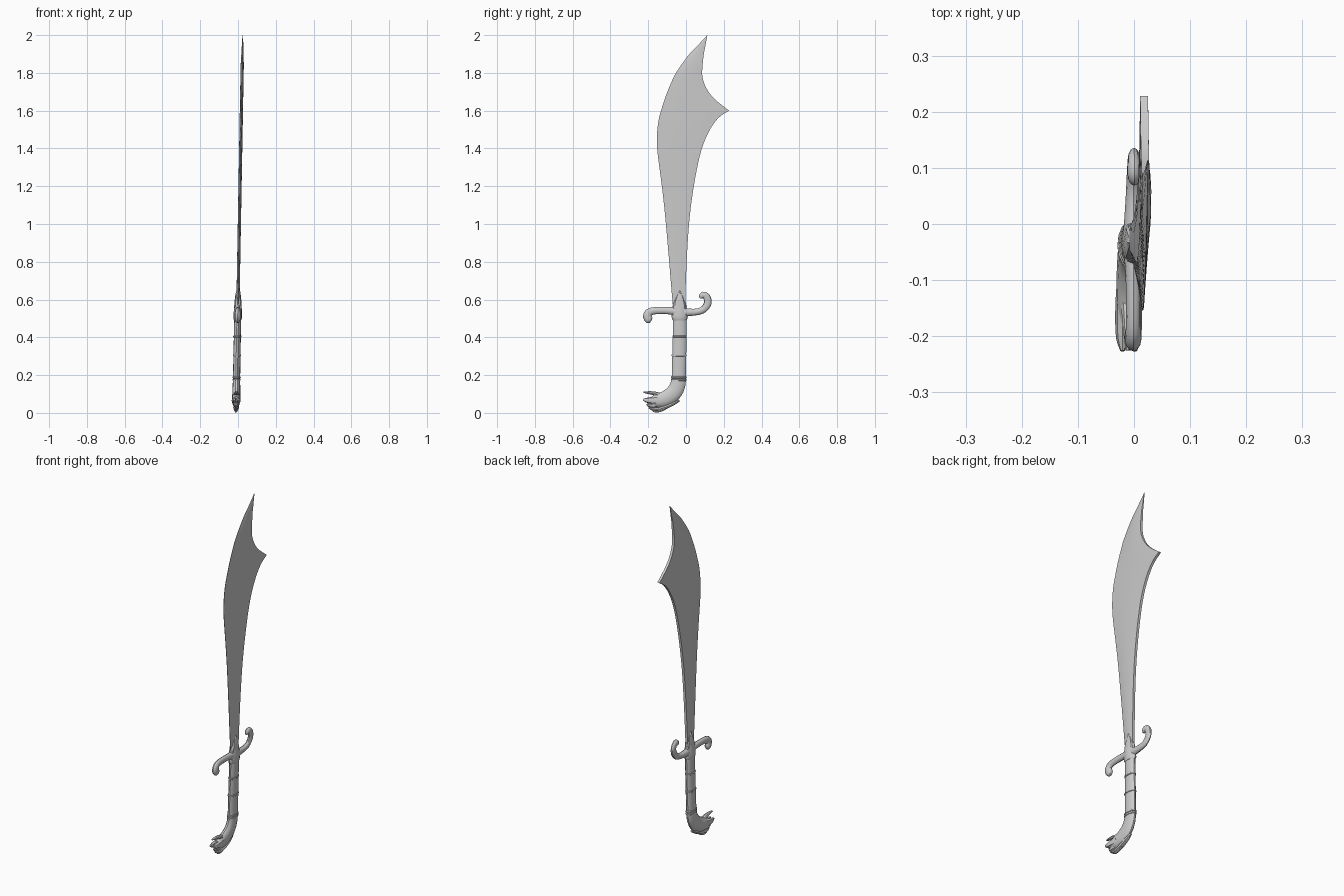
import bpy, bmesh, math
from mathutils import Vector


def lean(z):
    # the whole sword tilts slightly towards +x with height
    return 0.018 * (z - 0.6)


def spline(pts, steps):
    # Catmull-Rom through tuples of any length
    out = []
    for i in range(len(pts) - 1):
        a, b = pts[max(i - 1, 0)], pts[i]
        c, d = pts[i + 1], pts[min(i + 2, len(pts) - 1)]
        for s in range(steps):
            t = s / steps
            out.append(tuple(0.5 * (2 * q + (r - p) * t + (2 * p - 5 * q + 4 * r - w) * t * t
                                    + (3 * q - p - 3 * r + w) * t ** 3)
                             for p, q, r, w in zip(a, b, c, d)))
    out.append(tuple(pts[-1]))
    return out


def skin(name, rings, angle=35):
    # bridge equal-length rings of points, close both ends
    bm = bmesh.new()
    rows = [[bm.verts.new((x + lean(z), y, z)) for x, y, z in ring] for ring in rings]
    n = len(rows[0])
    for a, b in zip(rows, rows[1:]):
        for i in range(n):
            bm.faces.new((a[i], a[(i + 1) % n], b[(i + 1) % n], b[i]))
    bm.faces.new(rows[0][::-1])
    bm.faces.new(rows[-1])
    bmesh.ops.recalc_face_normals(bm, faces=bm.faces)
    mesh = bpy.data.meshes.new(name)
    bm.to_mesh(mesh)
    bm.free()
    ob = bpy.data.objects.new(name, mesh)
    bpy.context.collection.objects.link(ob)
    bpy.ops.object.select_all(action='DESELECT')
    ob.select_set(True)
    bpy.context.view_layer.objects.active = ob
    bpy.ops.object.shade_smooth_by_angle(angle=math.radians(angle))
    return ob


def tube(name, path, steps=4, sides=12, x0=0.0):
    # path rows: y, z, half thickness in x, half width in the yz plane
    pts = spline(path, steps) if steps > 1 else path
    rings = []
    for i, (y, z, hx, hw) in enumerate(pts):
        p, q = pts[max(i - 1, 0)], pts[min(i + 1, len(pts) - 1)]
        t = Vector((q[0] - p[0], q[1] - p[1])).normalized()
        ring = []
        for k in range(sides):
            a = math.tau * k / sides
            w = hw * math.sin(a)
            ring.append((x0 + hx * math.cos(a), y - t.y * w, z + t.x * w))
        rings.append(ring)
    return skin(name, rings)


# Blade: rows pair the sharp edge (y, z) with the thick back (y, z)
lower = [(-.066, .53, -.004, .53), (-.075, .63, -.003, .63), (-.095, .87, .007, .87),
         (-.114, 1.08, .022, 1.06), (-.133, 1.24, .048, 1.24), (-.152, 1.39, .08, 1.386),
         (-.153, 1.48, .12, 1.487), (-.145, 1.55, .17, 1.56), (-.135, 1.59, .228, 1.60)]
upper = [(-.135, 1.59, .228, 1.60), (-.11, 1.67, .148, 1.665), (-.08, 1.745, .105, 1.725),
         (-.053, 1.80, .086, 1.79), (.01, 1.89, .093, 1.89), (.06, 1.943, .103, 1.945),
         (.112, 1.999, .113, 2.0)]
rings = []
for y0, z0, y1, z1 in spline(lower, 4)[:-1] + spline(upper, 4):
    thin = min(1, .2 + (2 - z1) / .2)
    cols = [(0, .0008), (.18, .0045), (.4, .008), (.75, .0085), (1, .007)]
    one = [(h * thin, y0 + (y1 - y0) * t, z0 + (z1 - z0) * t) for t, h in cols]
    rings.append(one + [(-x, y, z) for x, y, z in reversed(one)])
skin("blade", rings, 30)

# Crossguard with one end curled down and the other curled up
tube("crossguard", [
    (-.186, .484, .006, .008), (-.193, .490, .014, .020), (-.204, .508, .015, .023),
    (-.198, .530, .014, .021), (-.165, .541, .013, .019), (-.09, .541, .014, .019),
    (-.03, .534, .018, .024), (.04, .533, .014, .018), (.085, .543, .012, .018),
    (.112, .572, .011, .020), (.114, .603, .011, .020), (.098, .624, .012, .018),
    (.083, .618, .011, .016), (.078, .606, .005, .007)], 3)

# Collar and pointed langets that hold the blade
tube("guard_collar", [(-.033, .49, .019, .036), (-.033, .50, .022, .042), (-.034, .515, .022, .042),
                      (-.034, .55, .021, .038), (-.034, .57, .018, .036)], 1)
tube("langet", [(-.034, .55, .020, .038), (-.034, .58, .019, .034),
                (-.033, .62, .015, .018), (-.033, .648, .010, .002)], 2, 8)

# Grip bending forward into the pommel
tube("grip", [
    (-.033, .50, .018, .036), (-.034, .40, .0185, .037), (-.036, .30, .019, .038),
    (-.038, .20, .019, .038), (-.043, .15, .020, .041), (-.064, .108, .021, .043),
    (-.105, .078, .022, .042), (-.145, .066, .022, .038), (-.18, .062, .019, .026)], 4, 14)

# Grip bands
for i, (z, w) in enumerate([(.405, .038), (.305, .0395), (.188, .041), (.175, .042)]):
    y = -.033 - (.5 - z) * .016
    tube(f"grip_band_{i + 1}", [(y, z - .006, .018, w - .003), (y, z - .003, .022, w + .001),
                               (y, z + .003, .022, w + .001), (y, z + .006, .018, w - .003)], 1, 14)

# Pommel: top claw, paired side toes, front toe and lower ridge
tube("top_claw", [(-.135, .088, .016, .016), (-.16, .101, .013, .011),
                  (-.195, .107, .010, .008), (-.225, .109, .006, .003)], 3, 8)
for side, x in (("left", -.011), ("right", .011)):
    tube(f"toe_{side}", [(-.13, .068, .012, .026), (-.17, .066, .013, .020),
                         (-.205, .067, .011, .014), (-.226, .071, .004, .005)], 3, 8, x)
tube("front_toe", [(-.13, .056, .016, .026), (-.17, .046, .015, .020),
                   (-.195, .043, .011, .013), (-.208, .046, .004, .004)], 3, 8)
tube("lower_ridge", [(-.035, .066, .005, .005), (-.065, .050, .012, .009), (-.11, .030, .015, .011),
                     (-.15, .019, .013, .010), (-.178, .021, .009, .008),
                     (-.198, .027, .003, .003)], 3, 8)
tube("under_claw", [(-.11, .024, .009, .008), (-.14, .012, .008, .008),
                    (-.162, .008, .006, .006), (-.178, .010, .002, .002)], 3, 8)
